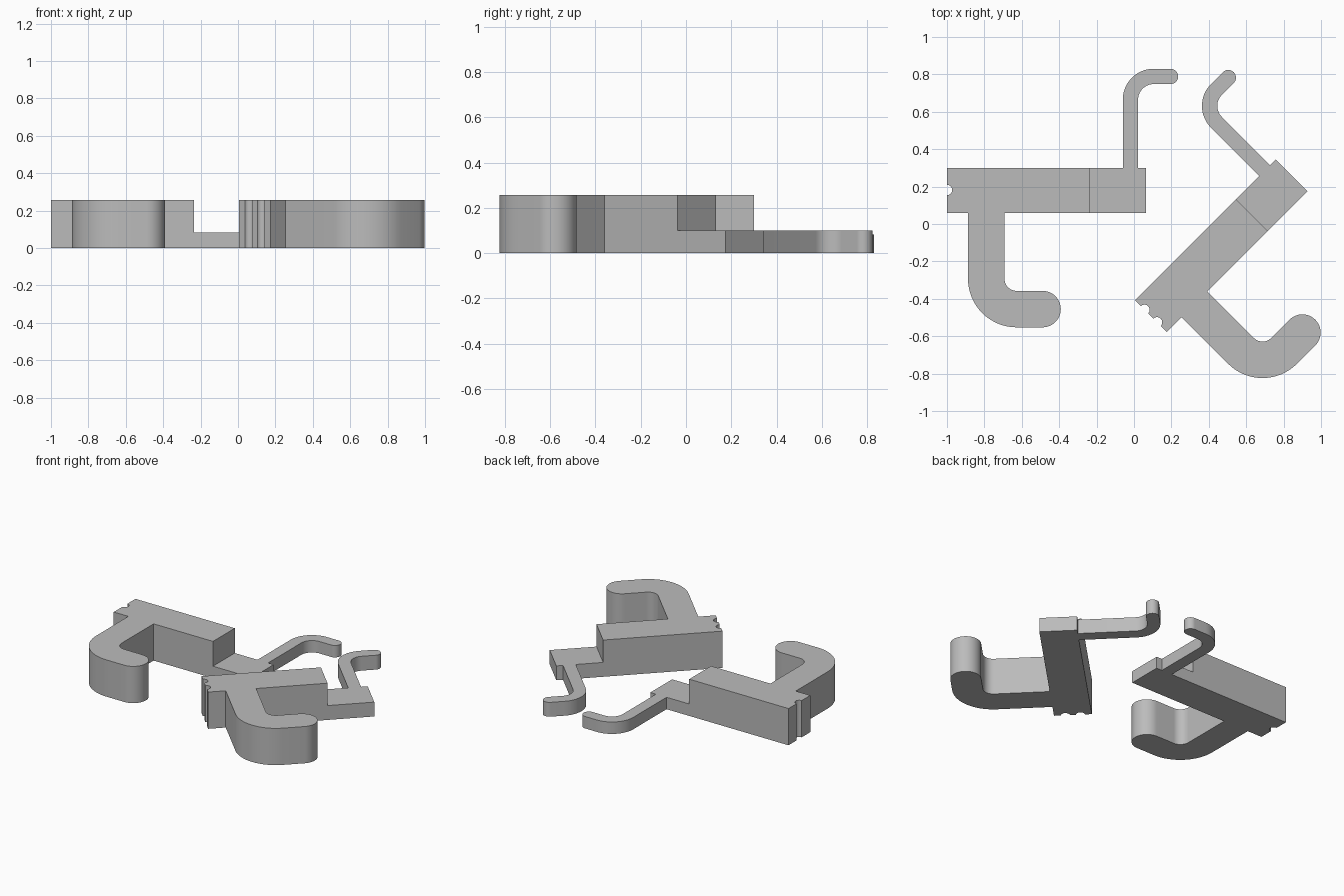
import bpy, bmesh, math
from mathutils import Matrix

if "Cube" in bpy.data.objects:
    bpy.data.objects.remove(bpy.data.objects["Cube"])

gray = bpy.data.materials.new("plain gray")
gray.diffuse_color = (0.5, 0.5, 0.5, 1)
gray.use_nodes = True
gray.node_tree.nodes["Principled BSDF"].inputs["Base Color"].default_value = gray.diffuse_color
TALL = 0.256


def arc(cx, cy, r, a0, a1, n=16):
    """Points on an arc, angles in degrees."""
    return [(cx + r * math.cos(math.radians(a0 + (a1 - a0) * i / n)),
             cy + r * math.sin(math.radians(a0 + (a1 - a0) * i / n)))
            for i in range(n + 1)]


def hook_arm(name, origin, angle, low, notches):
    # Thick bar with end notches and the wide hook
    main = [(0, 0)]
    for y in notches:
        main += arc(0, y, 0.028, 90, -90, 10)
    main += [(0, -0.24), (0.1125, -0.24)]
    main += arc(0.3725, -0.5925, 0.26, 180, 270)
    main += arc(0.511, -0.755, 0.0975, -90, 90, 24)
    main += arc(0.3725, -0.5925, 0.065, 270, 180)
    main += [(0.3075, -0.24), (0.765, -0.24), (0.765, 0)]
    # Thin end with the narrow hook
    tail = [(1.065, -0.24), (1.065, 0), (1.022, 0)]
    tail += arc(1.105, 0.365, 0.083, 180, 90)
    tail += arc(1.195, 0.489, 0.041, -90, 90, 24)
    tail += arc(1.105, 0.365, 0.165, 90, 180)
    tail += [(0.94, 0)]

    bm = bmesh.new()
    mv = [bm.verts.new((x, y, 0)) for x, y in main]
    tv = [bm.verts.new((x, y, 0)) for x, y in tail]
    bases = [bm.faces.new(mv), bm.faces.new([mv[-1], mv[-2]] + tv)]

    # Raise both regions to the thin level, then the bar to full height
    def raise_faces(faces, h, keep):
        res = bmesh.ops.extrude_face_region(bm, geom=faces, use_keep_orig=keep)["geom"]
        bmesh.ops.translate(bm, vec=(0, 0, h),
                            verts=[g for g in res if isinstance(g, bmesh.types.BMVert)])
        return [g for g in res if isinstance(g, bmesh.types.BMFace)]

    tops = [f for f in raise_faces(bases, low, True)
            if all(abs(v.co.z - low) < 1e-5 for v in f.verts)]
    bar_top = min(tops, key=lambda f: min(v.co.x for v in f.verts))
    raise_faces([bar_top], TALL - low, False)

    bmesh.ops.dissolve_limit(bm, angle_limit=math.radians(1),
                             verts=bm.verts[:], edges=bm.edges[:])
    bmesh.ops.recalc_face_normals(bm, faces=bm.faces[:])
    bm.transform(Matrix.Translation((*origin, 0)) @ Matrix.Rotation(math.radians(angle), 4, 'Z'))

    mesh = bpy.data.meshes.new(name)
    bm.to_mesh(mesh)
    bm.free()
    mesh.materials.append(gray)
    obj = bpy.data.objects.new(name, mesh)
    bpy.context.collection.objects.link(obj)
    bpy.ops.object.select_all(action='DESELECT')
    obj.select_set(True)
    bpy.context.view_layer.objects.active = obj
    bpy.ops.object.shade_smooth_by_angle(angle=math.radians(30))


hook_arm("left_hook_arm", (-1.0, 0.30), 0, 0.083, [-0.118])
hook_arm("right_hook_arm", (0.005, -0.408), 45, 0.10, [-0.072, -0.167])
